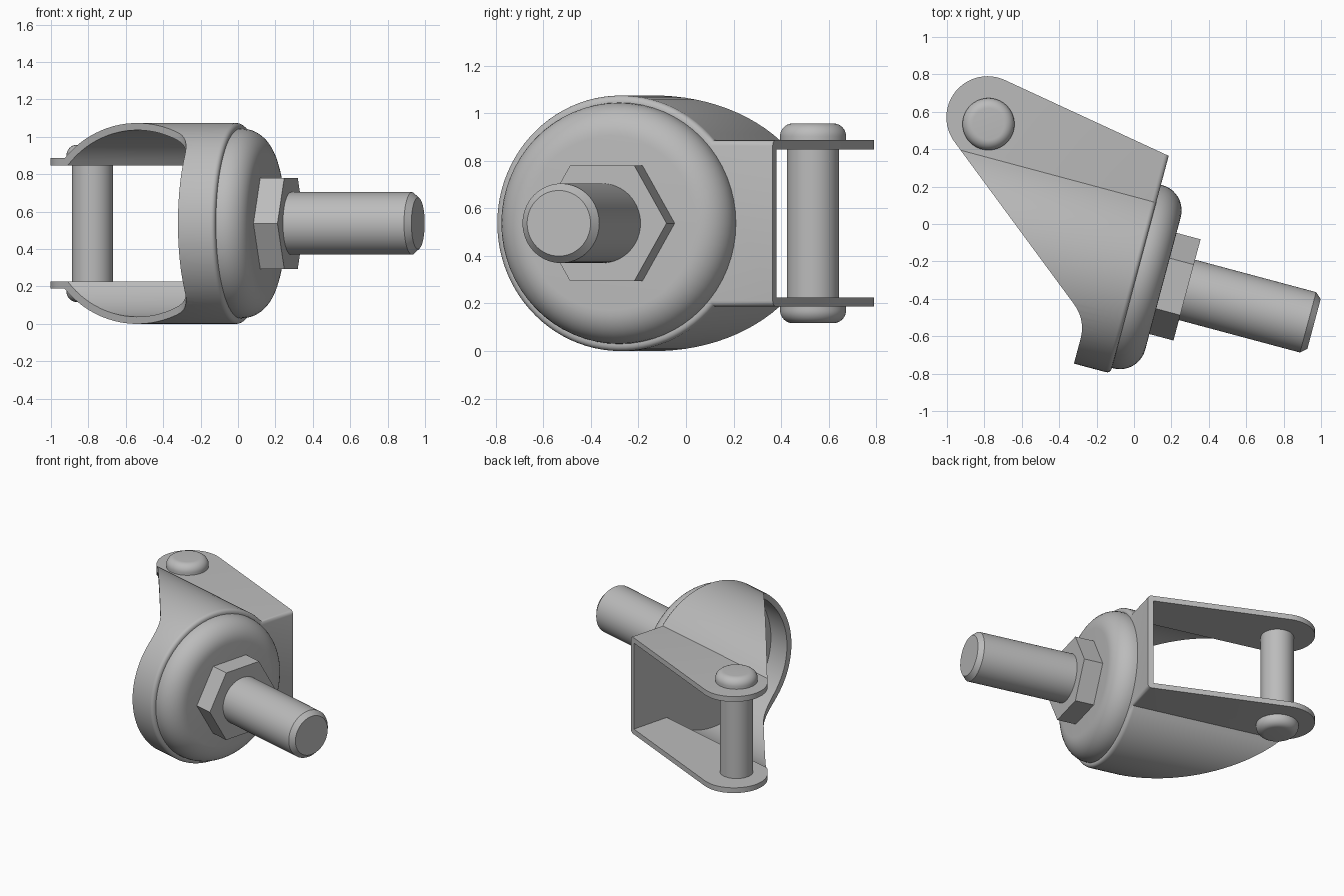
import bpy, bmesh
from math import radians, sin, cos, acos, asin, pi
from mathutils import Matrix, Vector

if "Cube" in bpy.data.objects:
    bpy.data.objects.remove(bpy.data.objects["Cube"])

steel = bpy.data.materials.new("grey_steel")
GREY = (0.5, 0.5, 0.5, 1)
steel.use_nodes = True
steel.diffuse_color = GREY
steel.node_tree.nodes["Principled BSDF"].inputs["Base Color"].default_value = GREY

# Local frame: X along the stem, Y across it, Z up, origin at mid height
MID = 0.537
FRAME = Matrix.Translation((0, 0, MID)) @ Matrix.Rotation(radians(-15), 4, "Z")
AXIS_Y = -0.267
FACE = 0.085          # outer face of the fork's base plate
WALL = 0.038


def add_object(name, bm, matrix):
    bmesh.ops.recalc_face_normals(bm, faces=bm.faces)
    mesh = bpy.data.meshes.new(name)
    bm.to_mesh(mesh)
    bm.free()
    obj = bpy.data.objects.new(name, mesh)
    bpy.context.collection.objects.link(obj)
    obj.matrix_world = matrix
    mesh.materials.append(steel)
    return obj


def smooth(obj):
    obj.data.shade_smooth()
    obj.data.set_sharp_from_angle(angle=radians(28))


def prism(points, offset):
    bm = bmesh.new()
    base = bm.faces.new([bm.verts.new(p) for p in points])
    out = bmesh.ops.extrude_face_region(bm, geom=[base])
    moved = [g for g in out["geom"] if isinstance(g, bmesh.types.BMVert)]
    bmesh.ops.translate(bm, verts=moved, vec=offset)
    return bm


def lathe(name, profile, matrix, steps=64):
    """Spin (radius, height) points about local Z."""
    bm = bmesh.new()
    verts = [bm.verts.new((r, 0, h)) for r, h in profile]
    edges = [bm.edges.new(pair) for pair in zip(verts, verts[1:])]
    bmesh.ops.spin(bm, geom=verts + edges, axis=(0, 0, 1), cent=(0, 0, 0),
                   angle=2 * pi, steps=steps)
    bmesh.ops.remove_doubles(bm, verts=bm.verts, dist=1e-5)
    obj = add_object(name, bm, matrix)
    smooth(obj)
    return obj


def rounded(radius, start, top, fillet, n=10):
    """Disc profile with a rounded top rim."""
    arc = [(radius - fillet + fillet * cos(i * pi / 2 / n),
            top - fillet + fillet * sin(i * pi / 2 / n)) for i in range(n + 1)]
    return [(0, start), (radius, start)] + arc + [(0, top)]


# Fork shell: round housing that runs into two flat arms
def section(x, radius, half, n=72):
    a = asin(half / radius)
    pts = [(x, 0.8, half)]
    for i in range(n + 1):
        t = a + (2 * pi - 2 * a) * i / n
        pts.append((x, AXIS_Y + radius * cos(t), radius * sin(t)))
    return pts + [(x, 0.8, -half)]


bm = prism(section(FACE, MID, 0.349), (-1.4, 0, 0))
rim = [e for e in bm.edges if all(abs(v.co.x - FACE) < 1e-5 for v in e.verts)
       and any(v.co.y < 0.79 for v in e.verts)]
bmesh.ops.bevel(bm, geom=rim, offset=0.024, segments=4, profile=0.5, affect="EDGES")
fork = add_object("fork", bm, FRAME)

# Hollow inside of the fork, reaching past its open side
inner = section(FACE - WALL, MID - WALL, 0.349 - WALL)
inner[0] = (inner[0][0], 1.0, inner[0][2])
inner[-1] = (inner[-1][0], 1.0, inner[-1][2])
hollow = add_object("hollow_cutter", prism(inner, (-1.6, 0, 0)), FRAME)

# Side outline of the arms: round nose, slanted edge, curved lip
outline = [(0.2, -1.0), (0.2, 0.38)]
for i in range(25):
    t = radians(80 + 152 * i / 24)
    outline.append((-0.904 + 0.22 * cos(t), 0.348 + 0.22 * sin(t)))
p0, p1, p2 = Vector((-0.2, -0.496)), Vector((-0.117, -0.563)), Vector((-0.117, -0.67))
for i in range(11):
    t = i / 10
    outline.append(tuple(p0 * (1 - t) ** 2 + p1 * 2 * t * (1 - t) + p2 * t * t))
outline.append((-0.117, -1.0))
trim = add_object("outline_cutter",
                  prism([(x, y, -0.8) for x, y in outline], (0, 0, 1.6)), FRAME)

for cutter, operation in ((hollow, "DIFFERENCE"), (trim, "INTERSECT")):
    cutter.hide_render = True
    mod = fork.modifiers.new(operation.title(), "BOOLEAN")
    mod.operation, mod.solver, mod.object = operation, "EXACT", cutter
bpy.context.view_layer.update()
shaped = bpy.data.meshes.new_from_object(
    fork.evaluated_get(bpy.context.evaluated_depsgraph_get()))
fork.modifiers.clear()
fork.data = shaped
for cutter in (hollow, trim):
    bpy.data.objects.remove(cutter)
smooth(fork)

# Parts turned about the stem axis
STEM = FRAME @ Matrix.Translation((0, AXIS_Y, 0)) @ Matrix.Rotation(pi / 2, 4, "Y")
lathe("bearing_cap", rounded(0.507, FACE - 0.01, 0.232, 0.14), STEM)
lathe("stem", [(0, 0.3), (0.167, 0.3), (0.167, 1.035), (0.138, 1.068), (0, 1.068)], STEM)

# Hexagonal nut with corners pointing sideways
nut = lathe("hex_nut", [(0, 0.2), (0.28, 0.2), (0.28, 0.365), (0, 0.365)],
            STEM @ Matrix.Rotation(pi / 2, 4, "Z"), steps=6)
nut.data.shade_flat()

# Axle pin with a rounded head on each arm
PIN = Matrix.Translation((-0.778, 0.534, MID))
lathe("axle_pin", [(0, -0.33), (0.109, -0.33), (0.109, 0.33), (0, 0.33)], PIN)
for name, turn in (("upper_pin_head", 0), ("lower_pin_head", pi)):
    lathe(name, rounded(0.139, 0.34, 0.42, 0.055), PIN @ Matrix.Rotation(turn, 4, "X"))
